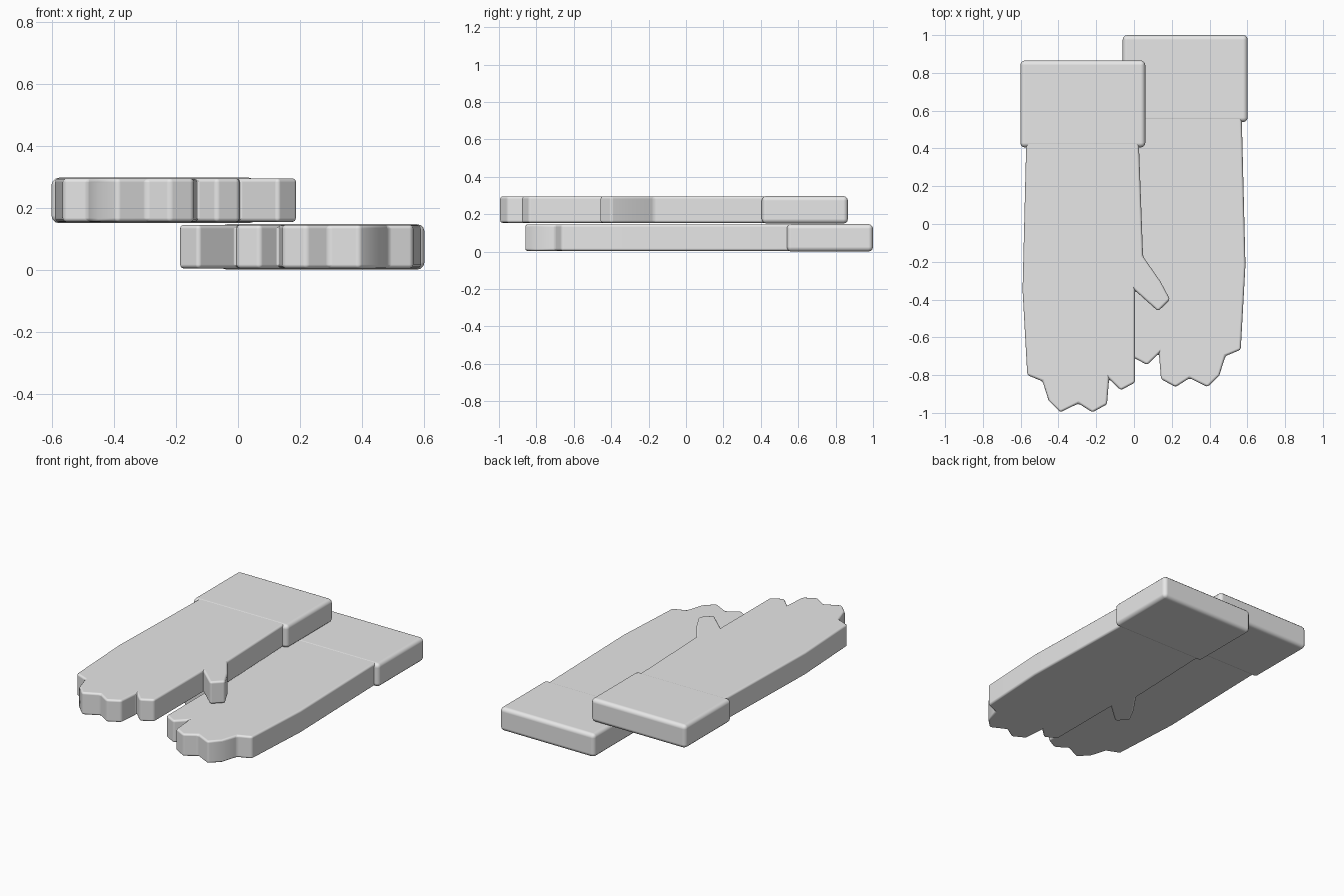
import bpy
import bmesh

cube = bpy.data.objects.get("Cube")
if cube:
    bpy.data.objects.remove(cube, do_unlink=True)

# Single plain fabric colour
fabric = bpy.data.materials.new("light grey fabric")
fabric.use_nodes = True
GREY = (0.8, 0.8, 0.8, 1)
fabric.diffuse_color = GREY
fabric.node_tree.nodes["Principled BSDF"].inputs["Base Color"].default_value = GREY


def slab(name, outline, bottom, top, rounding):
    """Extrude a flat outline and round its edges."""
    bm = bmesh.new()
    base = bm.faces.new([bm.verts.new((x, y, bottom)) for x, y in outline])
    side = bmesh.ops.extrude_face_region(bm, geom=[base], use_keep_orig=True)
    for item in side["geom"]:
        if isinstance(item, bmesh.types.BMVert):
            item.co.z = top
    bmesh.ops.recalc_face_normals(bm, faces=bm.faces)
    for face in bm.faces:
        face.smooth = True
    mesh = bpy.data.meshes.new(name)
    bm.to_mesh(mesh)
    bm.free()
    mesh.materials.append(fabric)
    obj = bpy.data.objects.new(name, mesh)
    bpy.context.collection.objects.link(obj)
    bevel = obj.modifiers.new("rounded edges", 'BEVEL')
    bevel.width = rounding
    bevel.segments = 3
    bevel.limit_method = 'ANGLE'
    bevel.angle_limit = 0.5
    bevel.harden_normals = True
    return obj


# Hand outline: outer side, finger tips, thumb, inner side
HAND = [(-0.57, 0.45), (-0.59, -0.35), (-0.565, -0.80), (-0.484, -0.833),
        (-0.452, -0.935), (-0.39, -0.997), (-0.294, -0.95), (-0.22, -0.997),
        (-0.143, -0.955), (-0.132, -0.82), (-0.07, -0.88), (0.005, -0.84),
        (0.005, -0.352), (0.128, -0.462), (0.191, -0.40), (0.14, -0.304),
        (0.048, -0.172), (0.025, 0.45)]
CUFF = [(-0.602, 0.405), (0.06, 0.405), (0.06, 0.866), (-0.602, 0.866)]


def glove(label, mirror, shift_y, base_z):
    def place(points):
        return [(mirror * x, y + shift_y) for x, y in points]
    slab(label + "_glove_hand", place(HAND), base_z + 0.004, base_z + 0.145, 0.013)
    slab(label + "_glove_cuff", place(CUFF), base_z, base_z + 0.147, 0.025)


# The upper glove overlaps its mirrored partner
glove("upper", 1, 0, 0.15)
glove("lower", -1, 0.134, 0)
